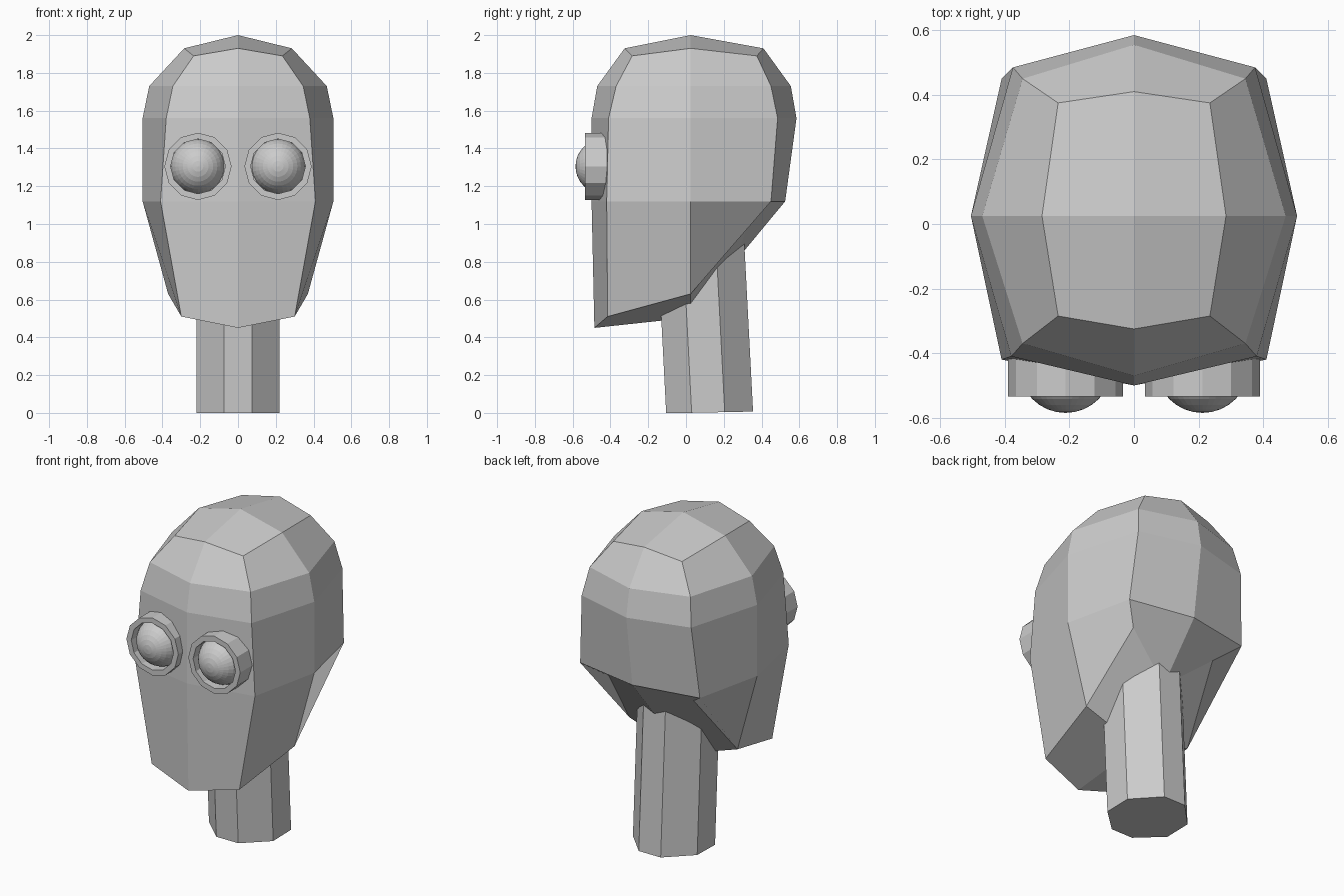
import bpy, bmesh
from math import radians
from mathutils import Matrix

if "Cube" in bpy.data.objects:
    bpy.data.objects.remove(bpy.data.objects["Cube"])


def make_object(name, bm, mirror=False):
    bmesh.ops.recalc_face_normals(bm, faces=bm.faces[:])
    mesh = bpy.data.meshes.new(name)
    bm.to_mesh(mesh)
    bm.free()
    obj = bpy.data.objects.new(name, mesh)
    bpy.context.collection.objects.link(obj)
    if mirror:
        mod = obj.modifiers.new("Mirror", 'MIRROR')
        mod.merge_threshold = 0.001
    return obj


def bridge(bm, a, b, closed=False):
    n = len(a)
    for i in range(n if closed else n - 1):
        j = (i + 1) % n
        bm.faces.new((a[i], a[j], b[j], b[i]))


# Head: half rings (front centre, front corner, side, back corner, back centre), mirrored
half_rings = [
    [(0, -.485, .45), (.30, -.415, .51), (.37, .025, .63), (.29, .34, 1.03), (0, .26, .80)],
    [(0, -.50, 1.12), (.41, -.42, 1.12), (.505, .025, 1.12), (.41, .45, 1.12), (0, .525, 1.12)],
    [(0, -.50, 1.56), (.38, -.41, 1.56), (.505, .025, 1.56), (.375, .485, 1.56), (0, .585, 1.56)],
    [(0, -.47, 1.73), (.345, -.37, 1.73), (.47, .025, 1.73), (.345, .45, 1.73), (0, .555, 1.73)],
    [(0, -.325, 1.93), (.235, -.285, 1.89), (.285, .025, 1.93), (.235, .375, 1.89), (0, .41, 1.93)],
]
bm = bmesh.new()
rings = [[bm.verts.new(p) for p in ring] for ring in half_rings]
for lower, upper in zip(rings, rings[1:]):
    bridge(bm, lower, upper)
# Crown and underside caps, two quads each
for ring, z in ((rings[0], .505), (rings[-1], 2.0)):
    centre = bm.verts.new((0, .025, z))
    bm.faces.new((ring[0], ring[1], ring[2], centre))
    bm.faces.new((centre, ring[2], ring[3], ring[4]))
make_object("head", bm, mirror=True)

# Neck: eight-sided column leaning slightly forward
section = [(.075, -.105), (.22, .03), (.22, .205), (.075, .355)]
section += [(-x, y) for x, y in reversed(section)]
bm = bmesh.new()
bottom = [bm.verts.new((x, y, max(0, .02 * y))) for x, y in section]
top = [bm.verts.new((x, y - .048, .93)) for x, y in section]
bridge(bm, bottom, top, closed=True)
bm.faces.new(bottom)
bm.faces.new(top)
make_object("neck", bm)

# Eyes: twelve-sided socket tubes with round eyeballs, poles facing forward
EYE_Z = 1.305
for side, x in (("left", .212), ("right", -.212)):
    bm = bmesh.new()
    loops = []
    for radius, y in ((.178, -.40), (.178, -.535), (.145, -.535), (.145, -.40)):
        place = Matrix.Translation((x, y, EYE_Z)) @ Matrix.Rotation(radians(90), 4, 'X')
        loops.append(bmesh.ops.create_circle(bm, segments=12, radius=radius, matrix=place)["verts"])
    for i in range(4):
        bridge(bm, loops[i], loops[(i + 1) % 4], closed=True)
    make_object(side + "_eye_socket", bm)

    bm = bmesh.new()
    place = Matrix.Translation((x, -.44, EYE_Z)) @ Matrix.Rotation(radians(90), 4, 'X')
    bmesh.ops.create_uvsphere(bm, u_segments=32, v_segments=16, radius=.145, matrix=place)
    make_object(side + "_eyeball", bm)
